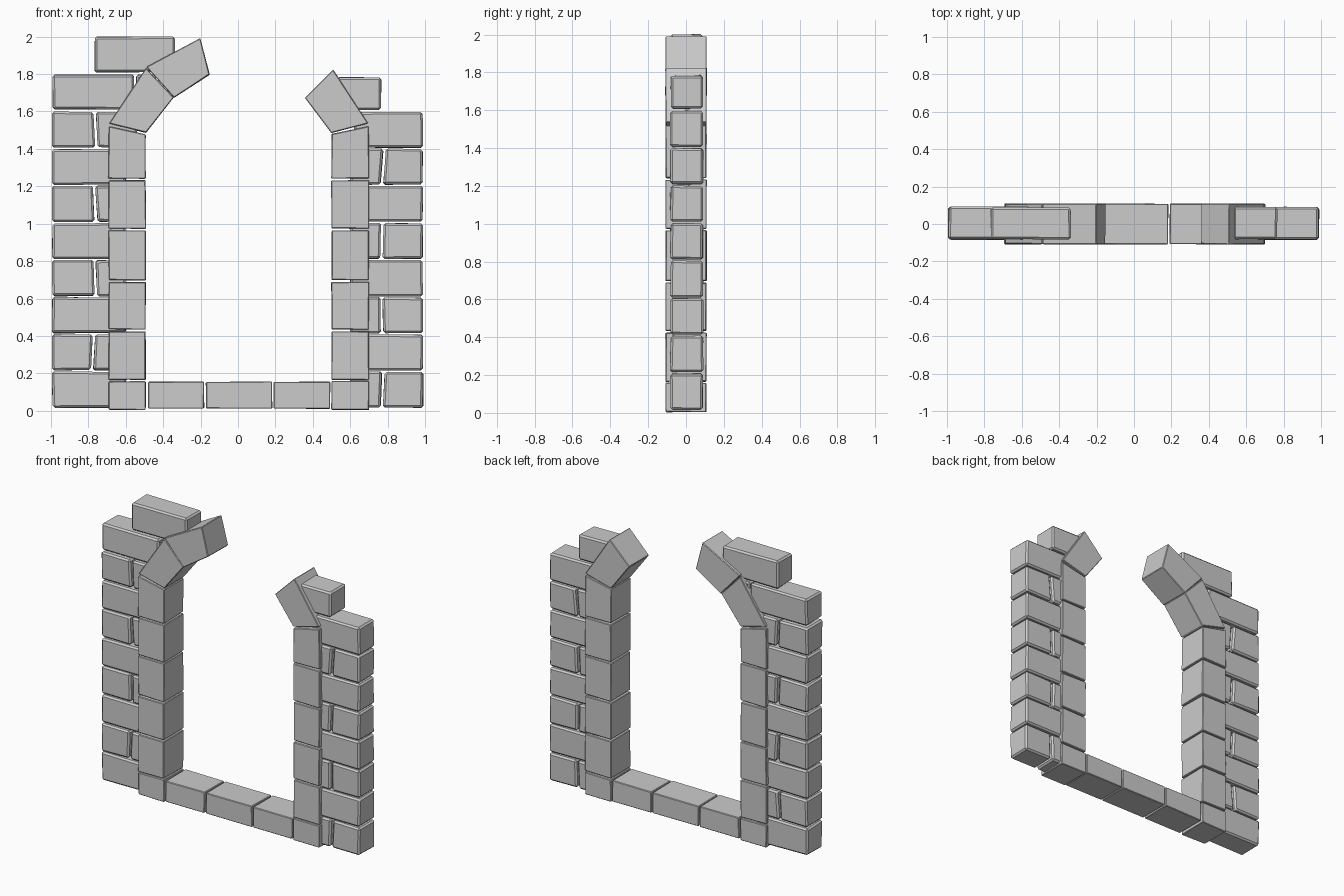
import bpy, bmesh, random

if "Cube" in bpy.data.objects:
    bpy.data.objects.remove(bpy.data.objects["Cube"])

random.seed(4)


def block(name, profile, y0, y1, bevel=0.008, jitter=0.003):
    """Slightly irregular stone: a four-sided x/z profile extruded along y, edges chamfered."""
    bm = bmesh.new()

    def j():
        return random.uniform(-jitter, jitter)

    front = [bm.verts.new((x + j(), y0 + j(), z + j())) for x, z in profile]
    back = [bm.verts.new((x + j(), y1 + j(), z + j())) for x, z in profile]
    bm.faces.new(front)
    bm.faces.new(back[::-1])
    for i in range(4):
        k = (i + 1) % 4
        bm.faces.new((front[i], back[i], back[k], front[k]))
    bmesh.ops.recalc_face_normals(bm, faces=bm.faces)
    bmesh.ops.bevel(bm, geom=bm.edges[:], offset=bevel, segments=1,
                    affect='EDGES', profile=0.5)
    mesh = bpy.data.meshes.new(name)
    bm.to_mesh(mesh)
    bm.free()
    obj = bpy.data.objects.new(name, mesh)
    bpy.context.collection.objects.link(obj)


def frame_stone(name, profile):
    block(name, profile, -0.108, 0.108, bevel=0.004, jitter=0.002)


def brick(name, x0, x1, z0, z1, lean0=0, lean1=0):
    block(name, [(x0 - lean0, z0), (x1 - lean1, z0), (x1 + lean1, z1), (x0 + lean0, z1)],
          -0.082, 0.09, bevel=0.011)


# Sill stones
for x0, x1 in [(-0.48, -0.182), (-0.172, 0.182), (0.192, 0.492)]:
    frame_stone("sill_stone", [(x0, 0.012), (x1, 0.012), (x1, 0.155), (x0, 0.155)])

# Jamb stones, the top one cut at a slant
levels = [(0.005, 0.158), (0.166, 0.424), (0.435, 0.688), (0.698, 0.964), (0.974, 1.232)]
for side, inner, outer in [("left", -0.493, -0.692), ("right", 0.5, 0.7)]:
    for z0, z1 in levels:
        frame_stone(side + "_jamb_stone", [(inner, z0), (outer, z0), (outer, z1), (inner, z1)])
    frame_stone(side + "_springer",
                [(inner, 1.242), (outer, 1.242), (outer, 1.522), (inner, 1.478)])

# Surviving arch stones
frame_stone("left_arch_stone_lower",
            [(-0.688, 1.535), (-0.492, 1.486), (-0.345, 1.675), (-0.493, 1.832)])
frame_stone("left_arch_stone_upper",
            [(-0.49, 1.84), (-0.343, 1.672), (-0.152, 1.797), (-0.203, 1.992)])
frame_stone("right_arch_stone",
            [(0.5, 1.484), (0.697, 1.535), (0.508, 1.823), (0.358, 1.673)])

# Brick courses: alternate rows are one long brick or two with a leaning joint
step = 0.1985
left_joint = {1: (-0.775, 0.006), 3: (-0.763, -0.005), 5: (-0.764, -0.005), 7: (-0.762, -0.005)}
right_joint = {0: (0.772, 0.004), 2: (0.768, 0), 4: (0.77, 0.002), 6: (0.776, 0.007)}
for side, rows, joints, edge, inner in [("left", 8, left_joint, -0.993, -0.6),
                                        ("right", 8, right_joint, 0.988, 0.6)]:
    for row in range(rows):
        z0 = 0.018 + row * step
        z1 = z0 + step - 0.008
        end = (-0.54 if side == "left" else 0.62) if row == 7 else inner
        if row in joints:
            x, lean = joints[row]
            gap = 0.007 if side == "right" else -0.007
            spans = [(edge, x + gap, 0, lean), (x - gap, end, lean, 0)]
        else:
            spans = [(edge, end, 0, 0)]
        for a, b, la, lb in spans:
            brick(side + "_wall_brick", a, b, z0, z1, la, lb)

# Broken top of the wall
brick("left_wall_brick", -0.99, -0.556, 1.612, 1.797)
brick("left_wall_brick", -0.544, -0.44, 1.612, 1.797)
brick("left_top_brick", -0.766, -0.338, 1.81, 2.0)
brick("right_top_brick", 0.53, 0.765, 1.608, 1.783)
